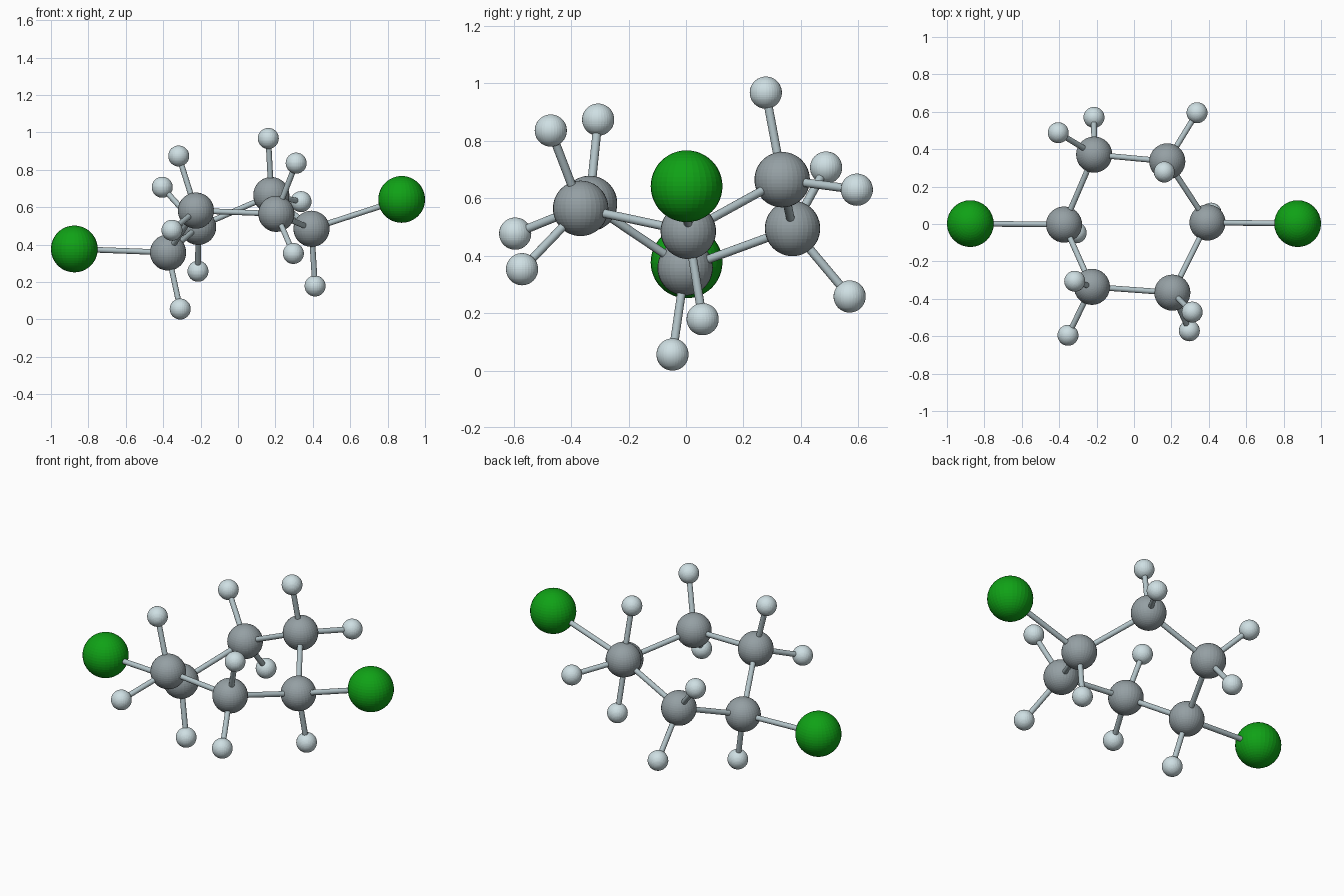
import bpy
from mathutils import Vector

if "Cube" in bpy.data.objects:
    bpy.data.objects.remove(bpy.data.objects["Cube"])


def material(name, rgb):
    m = bpy.data.materials.new(name)
    m.diffuse_color = (*rgb, 1)
    m.use_nodes = True
    m.node_tree.nodes["Principled BSDF"].inputs["Base Color"].default_value = m.diffuse_color
    return m


GREY = material("carbon_grey", (0.30, 0.35, 0.37))
PALE = material("hydrogen_pale", (0.62, 0.74, 0.77))
GREEN = material("chlorine_green", (0.005, 0.36, 0.008))
STICK = material("bond_grey", (0.45, 0.55, 0.58))


def finish(name, mat):
    ob = bpy.context.object
    ob.name = name
    ob.data.materials.append(mat)
    return ob


def atom(name, pos, radius, mat):
    bpy.ops.mesh.primitive_uv_sphere_add(segments=32, ring_count=24, radius=radius, location=pos)
    finish(name, mat)


def bond(name, a, b):
    a, b = Vector(a), Vector(b)
    bpy.ops.mesh.primitive_cylinder_add(vertices=16, radius=0.015, depth=(b - a).length,
                                        location=(a + b) / 2)
    ob = finish(name, STICK)
    ob.rotation_euler = (b - a).to_track_quat('Z', 'Y').to_euler()
    bpy.ops.object.shade_smooth_by_angle()


# Ring carbons, each with its attached hydrogens and optional chlorine
ring = [
    ((-0.374, -0.003, 0.358), [(-0.309, -0.047, 0.056)], (-0.875, 0.002, 0.377)),
    ((-0.213, 0.371, 0.495), [(-0.405, 0.488, 0.707), (-0.214, 0.570, 0.258)], None),
    ((0.178, 0.335, 0.665), [(0.337, 0.595, 0.630), (0.162, 0.278, 0.968)], None),
    ((0.393, 0.008, 0.485), [(0.412, 0.058, 0.179)], (0.875, 0.002, 0.642)),
    ((0.205, -0.367, 0.565), [(0.311, -0.471, 0.836), (0.296, -0.571, 0.353)], None),
    ((-0.225, -0.336, 0.582), [(-0.317, -0.306, 0.874), (-0.353, -0.595, 0.477)], None),
]

for i, (c, hydrogens, chlorine) in enumerate(ring):
    atom(f"carbon_{i + 1}", c, 0.0965, GREY)
    bond(f"ring_bond_{i + 1}", c, ring[(i + 1) % 6][0])
    for j, h in enumerate(hydrogens):
        atom(f"hydrogen_{i + 1}_{j + 1}", h, 0.056, PALE)
        bond(f"hydrogen_bond_{i + 1}_{j + 1}", c, h)
    if chlorine:
        atom(f"chlorine_{i + 1}", chlorine, 0.125, GREEN)
        bond(f"chlorine_bond_{i + 1}", c, chlorine)
